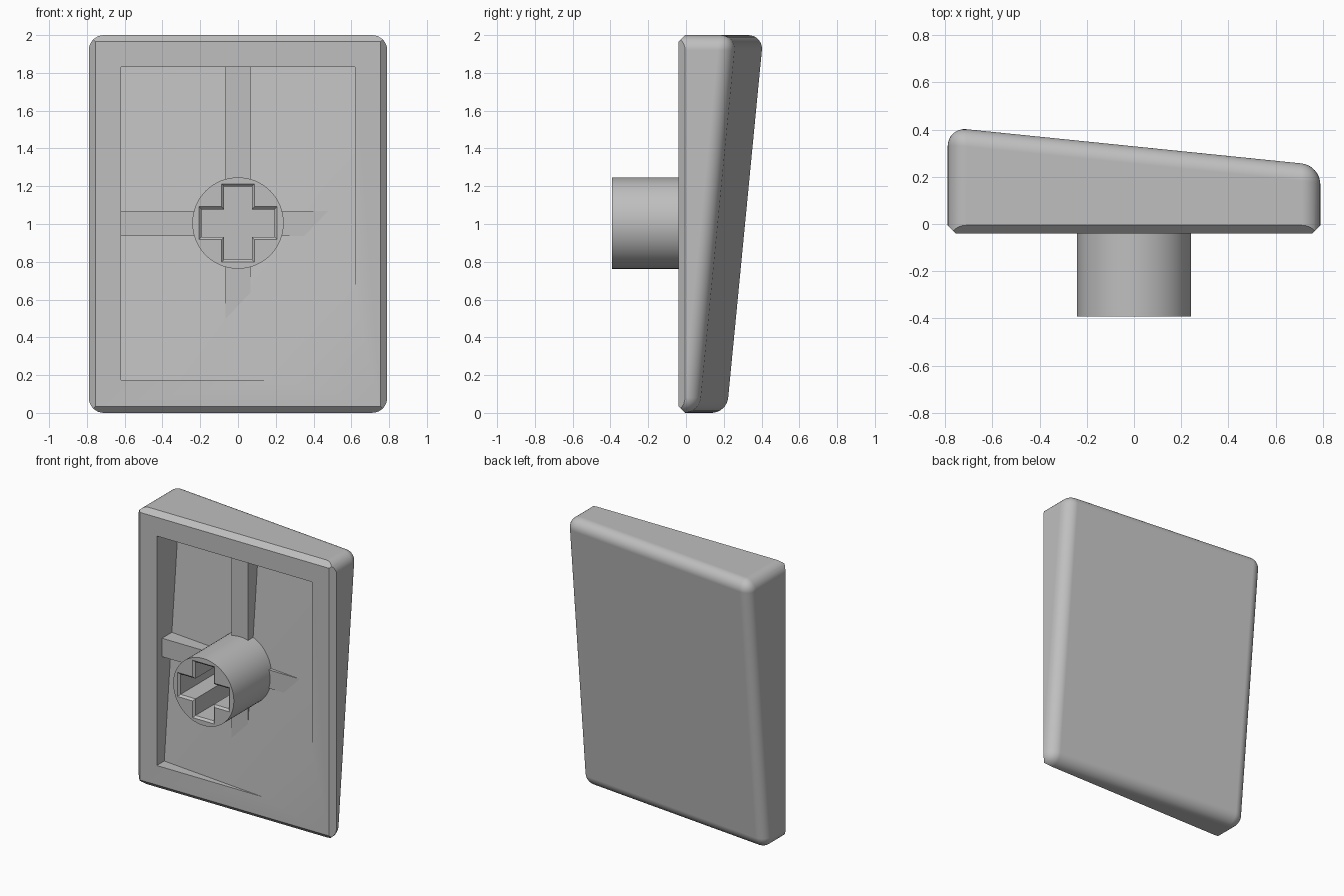
import bpy, bmesh, math
from mathutils import Vector

if "Cube" in bpy.data.objects:
    bpy.data.objects.remove(bpy.data.objects["Cube"], do_unlink=True)

FRONT = -0.04        # front plane of the cap
MID_Z = 1.005        # stem centre height

grey = bpy.data.materials.new("light grey plastic")
grey.use_nodes = True
colour = (0.52, 0.52, 0.52, 1)
grey.diffuse_color = colour
grey.node_tree.nodes["Principled BSDF"].inputs["Base Color"].default_value = colour


def slope(offset):
    """Tilted plane: depth y for a point (x, z)."""
    return lambda x, z: offset - 0.102 * x + 0.097 * z


def flat(y):
    return lambda x, z: y


def rect(x0, x1, z0, z1):
    return [(x0, z0), (x1, z0), (x1, z1), (x0, z1)]


def add_loft(bm, *rings):
    """Closed solid through rings of (outline, depth function), front to back."""
    loops = [[bm.verts.new((x, depth(x, z), z)) for x, z in outline]
             for outline, depth in rings]
    n = len(loops[0])
    for a, b in zip(loops, loops[1:]):
        for i in range(n):
            j = (i + 1) % n
            bm.faces.new((a[i], a[j], b[j], b[i]))
    bm.faces.new(loops[0])
    bm.faces.new(loops[-1])
    bmesh.ops.recalc_face_normals(bm, faces=bm.faces)


def make_object(name, bm):
    mesh = bpy.data.meshes.new(name)
    bm.to_mesh(mesh)
    bm.free()
    ob = bpy.data.objects.new(name, mesh)
    bpy.context.collection.objects.link(ob)
    mesh.materials.append(grey)
    return ob


def solid(name, *rings):
    bm = bmesh.new()
    add_loft(bm, *rings)
    return make_object(name, bm)


def activate(ob):
    bpy.ops.object.select_all(action='DESELECT')
    ob.select_set(True)
    bpy.context.view_layer.objects.active = ob


def cut(target, cutter):
    cutter.hide_render = True
    mod = target.modifiers.new("cut", 'BOOLEAN')
    mod.operation, mod.solver, mod.object = 'DIFFERENCE', 'EXACT', cutter
    activate(target)
    bpy.ops.object.modifier_apply(modifier=mod.name)
    bpy.data.objects.remove(cutter, do_unlink=True)


def smooth(ob):
    activate(ob)
    bpy.ops.object.shade_smooth_by_angle(angle=math.radians(30))
    ob.modifiers.new("even_normals", 'WEIGHTED_NORMAL').keep_sharp = True


# Cap body: tilted slab, rounded on every edge except the front rim
bm = bmesh.new()
add_loft(bm, (rect(-0.79, 0.79, 0, 2), flat(FRONT)),
         (rect(-0.79, 0.79, 0, 2), slope(0.143)))
round_edges = [e for e in bm.edges
               if any(v.co.y > FRONT + 0.01 for v in e.verts)]
bmesh.ops.bevel(bm, geom=round_edges, offset=0.08, segments=8,
                profile=0.5, affect='EDGES')

# Front rim: four straight chamfers
for dx, dz in ((1, 0), (-1, 0), (0, 1), (0, -1)):
    point = Vector((dx * 0.755, FRONT, 1 + dz * 0.965))
    bmesh.ops.bisect_plane(bm, geom=bm.verts[:] + bm.edges[:] + bm.faces[:],
                           plane_co=point, plane_no=Vector((dx, -1, dz)),
                           clear_outer=True)
    bmesh.ops.holes_fill(bm, edges=[e for e in bm.edges if e.is_boundary])
bmesh.ops.recalc_face_normals(bm, faces=bm.faces)
body = make_object("cap_body", bm)

# Hollow in the front, its floor following the tilted back
hollow = rect(-0.62, 0.62, 0.175, 1.83)
cut(body, solid("hollow_cutter", (hollow, flat(-0.2)), (hollow, slope(-0.035))))
smooth(body)

# Crossing support ribs on the hollow floor
for name, outline in (("vertical_rib", rect(-0.066, 0.066, 0.5, 1.85)),
                      ("horizontal_rib", rect(-0.64, 0.52, 0.937, 1.07))):
    solid(name, (outline, flat(0.02)), (outline, flat(0.16)))

# Round stem
SIDES = 64
circle = [(0.242 * math.cos(math.tau * i / SIDES),
           MID_Z + 0.242 * math.sin(math.tau * i / SIDES)) for i in range(SIDES)]
stem = solid("stem", (circle, flat(-0.393)), (circle, flat(0.15)))


def cross(arm, half):
    """Plus-shaped outline, built one quarter at a time."""
    points = []
    for k in range(4):
        c, s = round(math.cos(k * math.pi / 2)), round(math.sin(k * math.pi / 2))
        for x, z in ((arm, -half), (arm, half), (half, half)):
            points.append((c * x - s * z, MID_Z + s * x + c * z))
    return points


# Plus-shaped socket with a chamfered mouth
wide, narrow = cross(0.207, 0.087), cross(0.193, 0.073)
cut(stem, solid("socket_cutter", (wide, flat(-0.45)), (wide, flat(-0.393)),
                (narrow, flat(-0.379)), (narrow, flat(0.0))))
smooth(stem)
